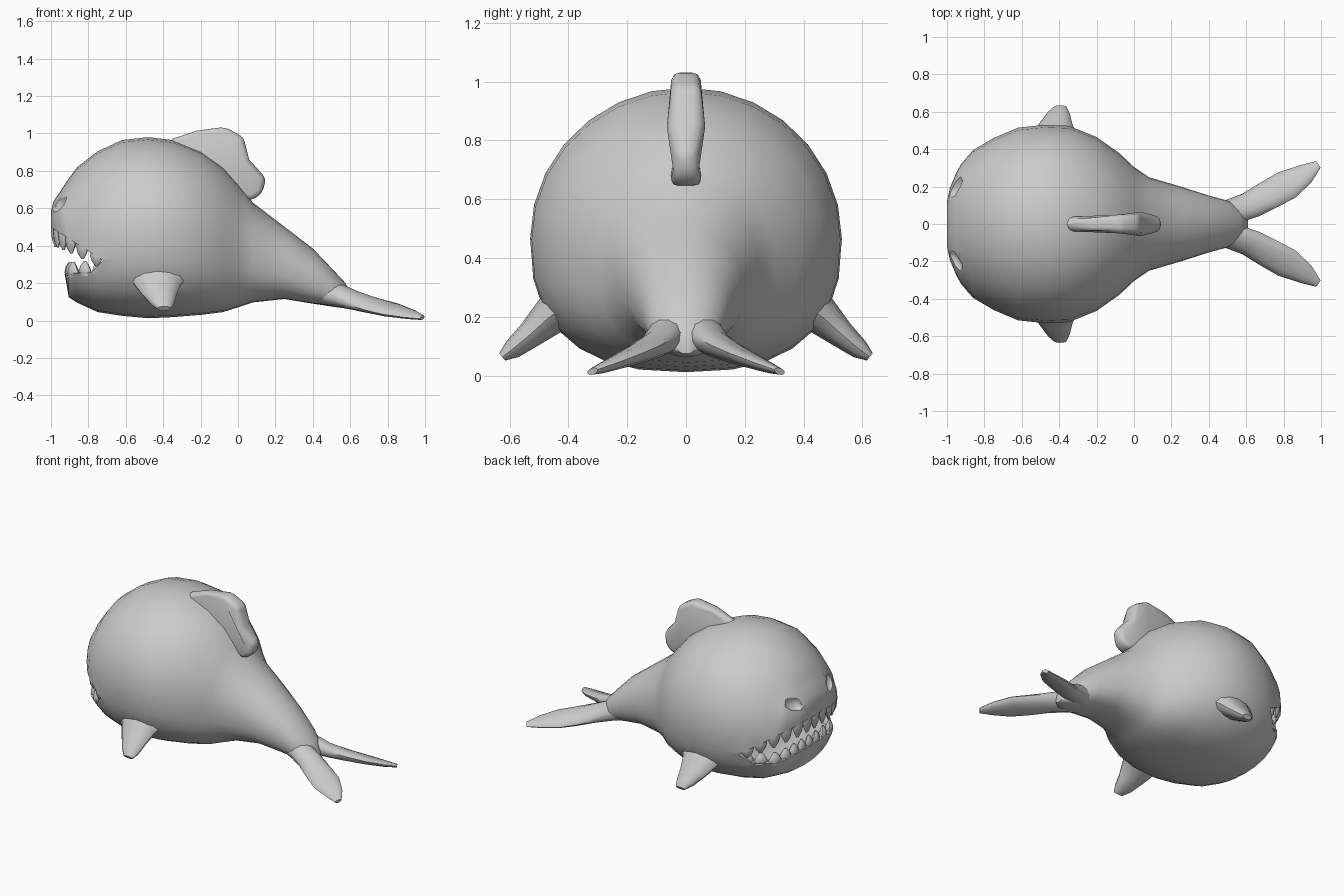
import bpy, bmesh, math
from mathutils import Vector, Matrix
from mathutils.bvhtree import BVHTree

if "Cube" in bpy.data.objects:
    bpy.data.objects.remove(bpy.data.objects["Cube"])


def finish(name, bm, smooth=True):
    bmesh.ops.recalc_face_normals(bm, faces=bm.faces)
    me = bpy.data.meshes.new(name)
    bm.to_mesh(me)
    bm.free()
    ob = bpy.data.objects.new(name, me)
    bpy.context.collection.objects.link(ob)
    if smooth:
        shade(ob)
    return ob


def activate(ob):
    bpy.ops.object.select_all(action='DESELECT')
    ob.select_set(True)
    bpy.context.view_layer.objects.active = ob


def shade(ob, angle=45):
    activate(ob)
    bpy.ops.object.shade_smooth_by_angle(angle=math.radians(angle))


def loft(name, rings, n, smooth=True, low_power=1.0):
    """Skin elliptical rings (centre, half axis u, half axis v); low_power < 1 fills out the lower half."""
    bm = bmesh.new()
    loops = []
    for c, u, v in rings:
        c, u, v = Vector(c), Vector(u), Vector(v)
        loop = []
        for i in range(n):
            p, q = math.cos(2 * math.pi * i / n), math.sin(2 * math.pi * i / n)
            if q < -1e-6:
                p = math.copysign(abs(p) ** low_power, p)
                q = -abs(q) ** low_power
            loop.append(bm.verts.new(c + u * p + v * q))
        loops.append(loop)
    for a, b in zip(loops, loops[1:]):
        for i in range(n):
            j = (i + 1) % n
            bm.faces.new((a[i], a[j], b[j], b[i]))
    bm.faces.new(loops[0])
    bm.faces.new(loops[-1])
    return finish(name, bm, smooth)


def prism(name, profile, half):
    """Extrude an x-z outline across y."""
    bm = bmesh.new()
    f = bm.faces.new([bm.verts.new((x, -half, z)) for x, z in profile])
    ext = bmesh.ops.extrude_face_region(bm, geom=[f])['geom']
    bmesh.ops.translate(bm, vec=(0, 2 * half, 0),
                        verts=[e for e in ext if isinstance(e, bmesh.types.BMVert)])
    return finish(name, bm, False)


def cut(ob, cutter):
    activate(ob)
    m = ob.modifiers.new("cut", 'BOOLEAN')
    m.operation, m.solver, m.object = 'DIFFERENCE', 'EXACT', cutter
    bpy.ops.object.modifier_apply(modifier=m.name)
    bpy.data.objects.remove(cutter)


# Body: x, bottom z, top z, half width
sections = [(-1.0, .47, .585, .12), (-.985, .40, .64, .19), (-.95, .32, .69, .275),
            (-.925, .24, .73, .32), (-.905, .125, .76, .345),
            (-.86, .095, .82, .395), (-.75, .045, .905, .46), (-.62, .025, .965, .515),
            (-.48, .012, .98, .53), (-.35, .018, .965, .525), (-.2, .03, .905, .465),
            (-.08, .045, .82, .38), (0, .07, .73, .305), (.08, .097, .63, .25),
            (.25, .115, .50, .20), (.4, .09, .385, .152), (.5, .075, .28, .125),
            (.57, .065, .205, .085), (.61, .075, .14, .03)]
body = loft("body", [((x, 0, a * .53 + b * .47), (0, w, 0), (0, 0, (b - a) / 2))
                     for x, a, b, w in sections], 28, False, .8)
# stretch the upper half and squeeze the lower so each ring meets its exact top and bottom
for i, v in enumerate(body.data.vertices):
    x, a, b, w = sections[i // 28]
    c, h = a * .53 + b * .47, (b - a) / 2
    k = (b - c) / h if v.co.z > c else (c - a) / h
    v.co.z = c + (v.co.z - c) * k
skin = BVHTree.FromPolygons([v.co for v in body.data.vertices],
                            [p.vertices for p in body.data.polygons])

# Mouth opening
cut(body, prism("mouth_cutter", [(-.72, .32), (-1.2, .625), (-1.2, .23), (-.78, .26)], .8))

# Angry eyes: shallow angular dents, inner corner low
for s in (1, -1):
    bm = bmesh.new()
    bmesh.ops.create_uvsphere(bm, u_segments=6, v_segments=4, radius=1)
    bm.transform(Matrix.Translation((-.962, s * .20, .635))
                 @ Matrix.Rotation(-s * math.radians(28), 4, 'Z')
                 @ Matrix.Rotation(s * math.radians(25), 4, 'X')
                 @ Matrix.Diagonal((.04, .085, .05, 1)))
    cut(body, finish("eye_cutter", bm, False))
shade(body)

# Teeth seated on both lip lines: ray origin height, lip slope, tooth count
for row, z0, slope, count in (("upper", .149, .635, 13), ("lower", .283, -.071, 12)):
    for i in range(count):
        a = math.radians(-54 + 108 * i / (count - 1))
        ca, sa = math.cos(a), math.sin(a)
        hit = skin.ray_cast(Vector((-.45, 0, z0)), Vector((-ca, sa, slope * ca)))[0]
        out, side = Vector((-ca, sa, 0)), Vector((sa, ca, 0))
        base = hit - out * .026
        front = (ca - .58) / .42
        length = -(.06 + .045 * front) if row == "upper" else .062
        rings = [(base + Vector((0, 0, length * k)) + out * o, side * w, out * w * .6)
                 for k, o, w in ((-.3, -.005, .045), (.15, 0, .043), (.6, .003, .03), (1, 0, .009))]
        loft(f"{row}_tooth_{i + 1}", rings, 8)

# Dorsal fin, thinner at its front and tip
fin = prism("dorsal_fin", [(-.40, .93), (-.35, .972), (-.22, 1.015), (-.07, 1.035), (.03, .98),
                           (.06, .86), (.15, .76), (.13, .68), (.07, .64), (-.1, .70)], .055)
for v in fin.data.vertices:
    if v.co.x < -.3 or v.co.x > .14:
        v.co.y *= .55
    elif v.co.z > 1.0 or v.co.x > .1:
        v.co.y *= .85
activate(fin)
bev = fin.modifiers.new("round", 'BEVEL')
bev.width, bev.segments = .028, 2
bpy.ops.object.modifier_apply(modifier=bev.name)
shade(fin, 55)

# Side fins and tail flukes
side_rings = [(-.43, .40, .245, .17, .09), (-.43, .47, .195, .125, .064), (-.42, .53, .14, .092, .047),
              (-.405, .59, .09, .062, .034), (-.395, .625, .064, .035, .016)]
fluke_rings = [(.42, .045, .17, .07, .08), (.52, .065, .14, .075, .062), (.62, .10, .108, .077, .046),
               (.72, .155, .08, .083, .036), (.82, .21, .056, .085, .028), (.92, .27, .032, .056, .02),
               (.985, .318, .015, .022, .011)]
for s, label in ((1, "left"), (-1, "right")):
    loft(f"side_fin_{label}", [((x, s * y, z), (w, 0, 0), (0, s * .63 * t, .77 * t))
                               for x, y, z, w, t in side_rings], 12)
    u, v = Vector((.55, -.79 * s, .27)), Vector((0, .32 * s, .95))
    loft(f"tail_fluke_{label}", [((x, s * y, z), u * w, v * t)
                                 for x, y, z, w, t in fluke_rings], 12)
